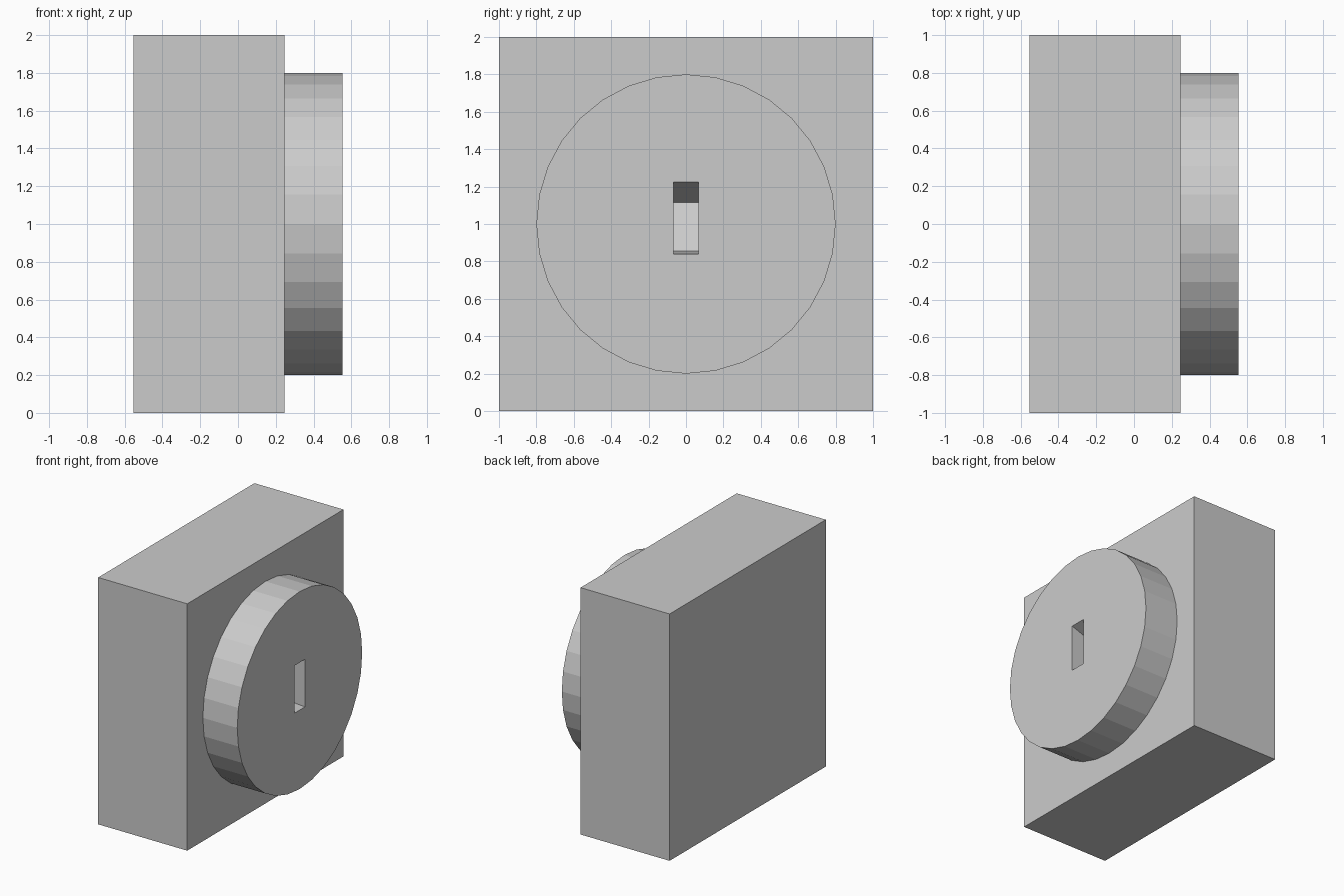
import bpy, bmesh, math

if "Cube" in bpy.data.objects:
    bpy.data.objects.remove(bpy.data.objects["Cube"])

def prism(name, profile, y0, y1):
    # extrude an x-z profile along y
    bm = bmesh.new()
    face = bm.faces.new([bm.verts.new((x, y0, z)) for x, z in profile])
    ext = bmesh.ops.extrude_face_region(bm, geom=[face])
    for v in ext["geom"]:
        if isinstance(v, bmesh.types.BMVert):
            v.co.y = y1
    bmesh.ops.recalc_face_normals(bm, faces=bm.faces)
    mesh = bpy.data.meshes.new(name)
    bm.to_mesh(mesh)
    bm.free()
    obj = bpy.data.objects.new(name, mesh)
    bpy.context.collection.objects.link(obj)
    return obj

BACK, STEP, FRONT = -0.553, 0.245, 0.553

# square block
prism("block", [(BACK, 0), (STEP, 0), (STEP, 2), (BACK, 2)], -1, 1)

# round plate on the block's right face
bpy.ops.mesh.primitive_cylinder_add(vertices=32, radius=0.8, depth=FRONT - STEP,
                                    location=((FRONT + STEP) / 2, 0, 1),
                                    rotation=(0, math.pi / 2, 0))
plate = bpy.context.object
plate.name = "round_plate"

# slot with sloping roof and tilted back wall
slot = prism("slot_cutter", [(0.6, 0.838), (FRONT, 0.84), (0.345, 0.855),
                             (0.25, 1.115), (FRONT, 1.225), (0.6, 1.242)], -0.067, 0.067)
cut = plate.modifiers.new("slot", "BOOLEAN")
cut.operation = "DIFFERENCE"
cut.solver = "EXACT"
cut.object = slot
slot.hide_render = True
slot.hide_set(True)
